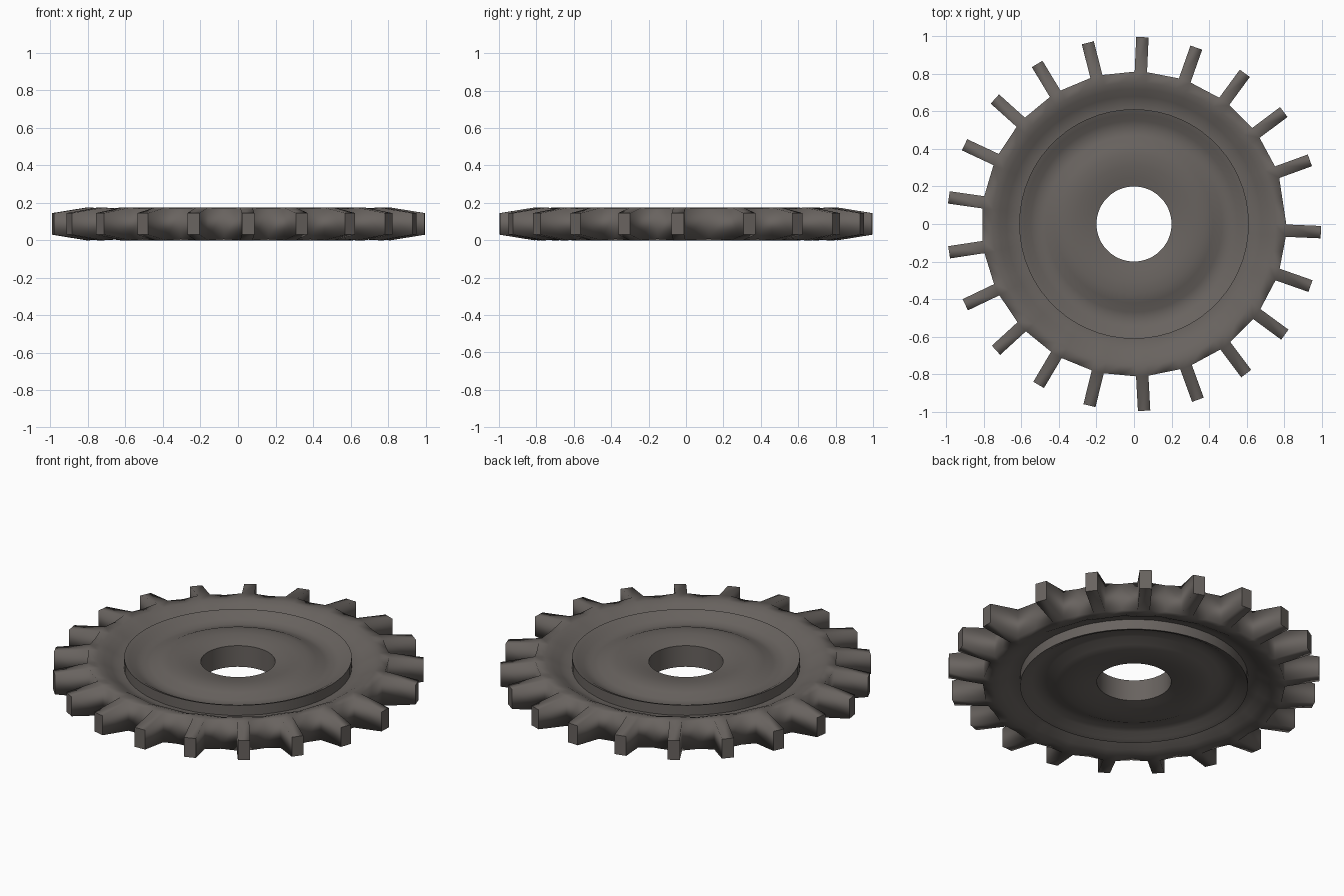
import bpy, bmesh, math

if "Cube" in bpy.data.objects:
    bpy.data.objects.remove(bpy.data.objects["Cube"])

H = 0.175          # total thickness
MID = H / 2

mat = bpy.data.materials.new("dark_brown_grey_metal")
mat.diffuse_color = (0.14, 0.125, 0.115, 1)
mat.use_nodes = True
mat.node_tree.nodes["Principled BSDF"].inputs["Base Color"].default_value = mat.diffuse_color


def finish(bm, name, angle):
    bmesh.ops.recalc_face_normals(bm, faces=bm.faces[:])
    me = bpy.data.meshes.new(name)
    bm.to_mesh(me)
    bm.free()
    me.materials.append(mat)
    ob = bpy.data.objects.new(name, me)
    bpy.context.collection.objects.link(ob)
    bpy.context.view_layer.objects.active = ob
    ob.select_set(True)
    bpy.ops.object.shade_smooth_by_angle(angle=math.radians(angle))
    ob.select_set(False)
    return ob


def mirrored(profile):
    """Closed cross-section: top half (r, z) plus its reflection below."""
    return profile + [(r, H - z) for r, z in reversed(profile)]


# hub plate: revolved profile with a rounded hub swell and a shallow trough
plate = mirrored([(0.2, 0.15), (0.25, 0.161), (0.31, 0.17), (0.37, 0.171),
                  (0.42, 0.16), (0.47, 0.137), (0.51, 0.132), (0.55, 0.143),
                  (0.585, 0.165), (0.612, H)])
bm = bmesh.new()
SEG = 60
rings = []
for i in range(SEG):
    a = 2 * math.pi * i / SEG
    rings.append([bm.verts.new((r * math.cos(a), r * math.sin(a), z)) for r, z in plate])
n = len(plate)
for i in range(SEG):
    p, q = rings[i], rings[(i + 1) % SEG]
    for k in range(n):
        bm.faces.new((p[k], q[k], q[(k + 1) % n], p[(k + 1) % n]))
finish(bm, "hub_plate", 40)

# toothed rim: three columns per tooth (two tooth sides, one valley)
TEETH, STEP, START = 21, math.radians(16.88), math.radians(-2.5)
HALF = 0.033
R_BASE, R_TIP = 0.812, 0.997
rim_in = [(0.6, 0.115), (0.64, 0.117), (0.68, 0.137), (0.72, 0.16), (0.755, 0.172)]
angles = [START - STEP * i for i in range(TEETH)]
d = math.asin(HALF / R_BASE)

bm = bmesh.new()


def column(a, r_out, dip):
    prof = mirrored([(r, z - dip * min(1, (r - 0.6) / 0.1)) for r, z in rim_in]
                    + [(r_out, H - dip)])
    return [bm.verts.new((r * math.cos(a), r * math.sin(a), z)) for r, z in prof]


cols = []
for i, a in enumerate(angles):
    nxt = angles[i + 1] if i + 1 < TEETH else angles[0] - 2 * math.pi
    half_gap = (a - nxt) / 2
    cols.append(column(a + d, R_BASE, 0))
    cols.append(column(a - d, R_BASE, 0))
    cols.append(column(a - half_gap, R_BASE * math.cos(half_gap - d), 0.006))

m = len(cols[0])
o = len(rim_in)     # index of the top outer corner
for i, p in enumerate(cols):
    q = cols[(i + 1) % len(cols)]
    for k in range(m):
        if k == m - 1:
            continue            # inner side is hidden in the plate
        if k == o and i % 3 == 0:
            # tooth grows from the rim wall and tapers in thickness
            a = angles[i // 3]
            tip = []
            for s, z in ((1, 0.145), (-1, 0.145), (-1, 0.03), (1, 0.03)):
                tip.append(bm.verts.new((R_TIP * math.cos(a) - s * HALF * math.sin(a),
                                         R_TIP * math.sin(a) + s * HALF * math.cos(a), z)))
            base = [p[o], q[o], q[o + 1], p[o + 1]]
            for j in range(4):
                bm.faces.new((base[j], base[(j + 1) % 4], tip[(j + 1) % 4], tip[j]))
            cap = bm.faces.new(tip)
            for e in cap.edges:
                e.smooth = False
            continue
        bm.faces.new((p[k], q[k], q[k + 1], p[k + 1]))
rim = finish(bm, "toothed_rim", 95)
# keep tooth tips crisp
for f in rim.data.polygons:
    c = f.center
    if math.hypot(c.x, c.y) > 0.98:
        f.use_smooth = False
